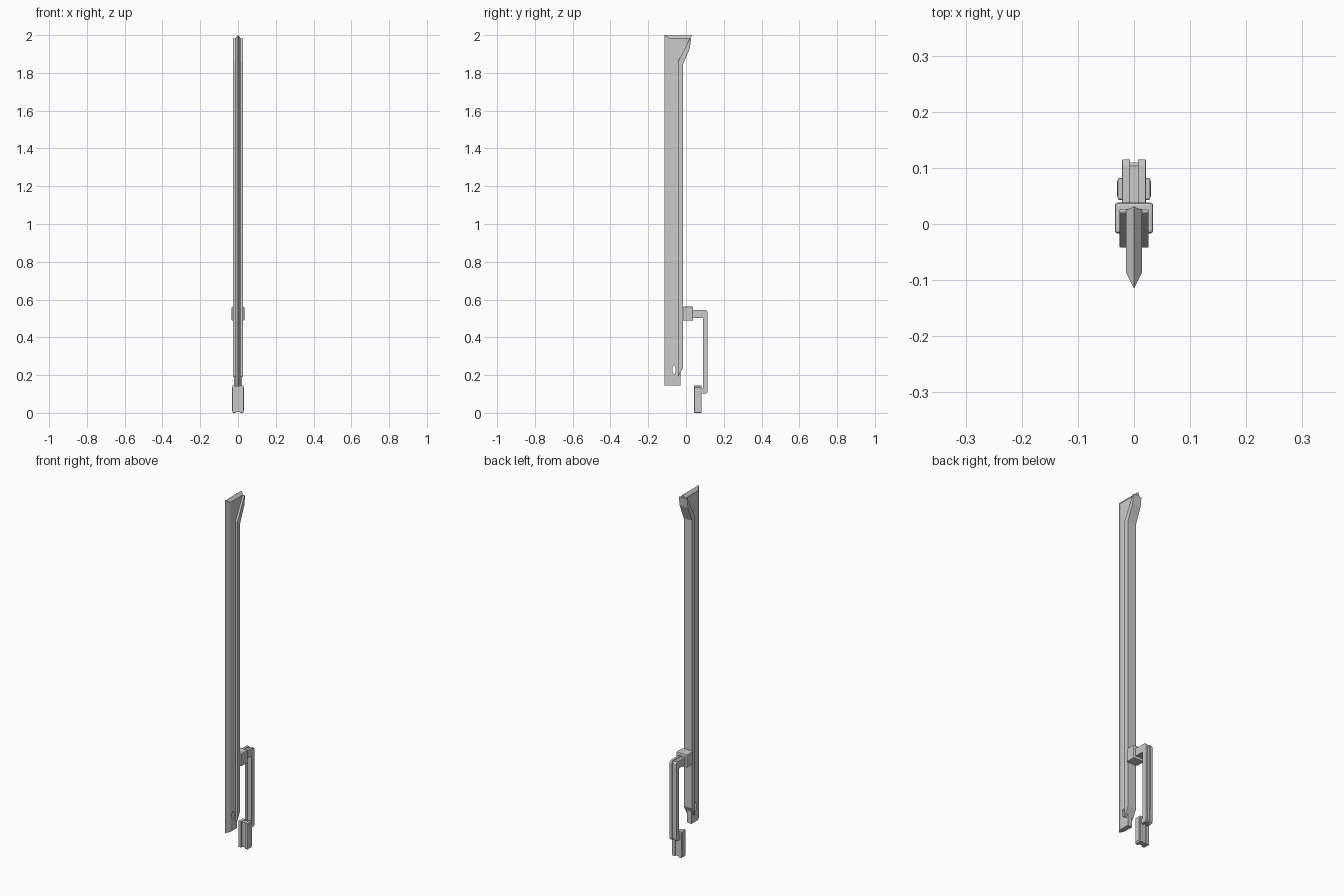
import bpy, bmesh

if "Cube" in bpy.data.objects:
    bpy.data.objects.remove(bpy.data.objects["Cube"])


def finish(name, bm, bevel=0.0):
    bmesh.ops.recalc_face_normals(bm, faces=bm.faces)
    me = bpy.data.meshes.new(name)
    bm.to_mesh(me)
    bm.free()
    ob = bpy.data.objects.new(name, me)
    bpy.context.collection.objects.link(ob)
    if bevel:
        m = ob.modifiers.new("edge", 'BEVEL')
        m.width, m.segments, m.limit_method = bevel, 2, 'ANGLE'
    return ob


def slab(name, profile, x0, x1, bevel=0.0):
    """Extrude a (y, z) outline from x0 to x1."""
    bm = bmesh.new()
    f = bm.faces.new([bm.verts.new((x0, y, z)) for y, z in profile])
    r = bmesh.ops.extrude_face_region(bm, geom=[f])
    bmesh.ops.translate(bm, vec=(x1 - x0, 0, 0),
                        verts=[v for v in r['geom'] if isinstance(v, bmesh.types.BMVert)])
    return finish(name, bm, bevel)


def rect(y0, y1, z0, z1):
    return [(y0, z0), (y1, z0), (y1, z1), (y0, z1)]


def pair(name, profile, x0, x1, bevel=0.0):
    """Matching left and right slabs."""
    slab(name + "_right", profile, x0, x1, bevel)
    slab(name + "_left", profile, -x1, -x0, bevel)


# Blade: two flat sides meeting in a sharp front and top edge
bm = bmesh.new()
edge = [bm.verts.new((0, y, z)) for y, z in [(-.115, .145), (-.115, 2), (.031, 2)]]
side = [(-.087, .145), (-.087, 1.983), (.025, 1.983), (.019, 1.935),
        (-.03, 1.85), (-.03, .145)]
R = [bm.verts.new((.014, y, z)) for y, z in side]
L = [bm.verts.new((-.014, y, z)) for y, z in side]
for S in (R, L):
    bm.faces.new(S)
    for i in range(2):
        bm.faces.new((edge[i], edge[i + 1], S[i + 1], S[i]))
for i in range(2, 5):
    bm.faces.new((R[i], R[i + 1], L[i + 1], L[i]))
bm.faces.new((edge[0], R[0], R[5], L[5], L[0]))
bm.faces.new((edge[2], R[2], L[2]))
blade = finish("blade", bm)

# Slot through the lower blade
cutter = slab("slot_cutter", [(-.071, .215), (-.064, .205), (-.055, .208), (-.057, .245),
                              (-.064, .253), (-.071, .245)], -.05, .05)
cutter.hide_render = True
cutter.hide_viewport = True
cut = blade.modifiers.new("slot", 'BOOLEAN')
cut.object, cut.operation, cut.solver = cutter, 'DIFFERENCE', 'EXACT'

# Spine along the back, flaring at the tip and tapering at the foot
slab("spine", [(-.042, .19), (-.016, .24), (-.016, 1.845), (.02, 1.93), (.027, 1.982),
               (.02, 1.982), (-.042, 1.86)], -.026, .026, .002)

# Clamp block on the spine
slab("clamp", rect(-.017, .038, .488, .562), -.034, .034, .005)

# Bracket: grooved bar running back, down, and in to the grip
outer = [(.03, .502), (.089, .502), (.089, .13), (.079, .13), (.079, .102), (.106, .102),
         (.115, .11), (.115, .535), (.106, .545), (.03, .545)]
inner = [(.03, .507), (.094, .507), (.094, .125), (.079, .125), (.079, .107), (.104, .107),
         (.11, .113), (.11, .532), (.103, .54), (.03, .54)]
pair("bracket_rail", outer, .007, .021, .0015)
slab("bracket_web", inner, -.008, .008)

# Grip: side plates joined by a recessed core
pair("grip_plate", rect(.043, .082, 0, .146), .011, .029, .003)
slab("grip_core", rect(.05, .075, .004, .142), -.012, .012)

# Pins on either side of the grip, flush with its plates
pair("grip_cap", rect(.05, .076, .01, .136), .028, .0305, .001)
